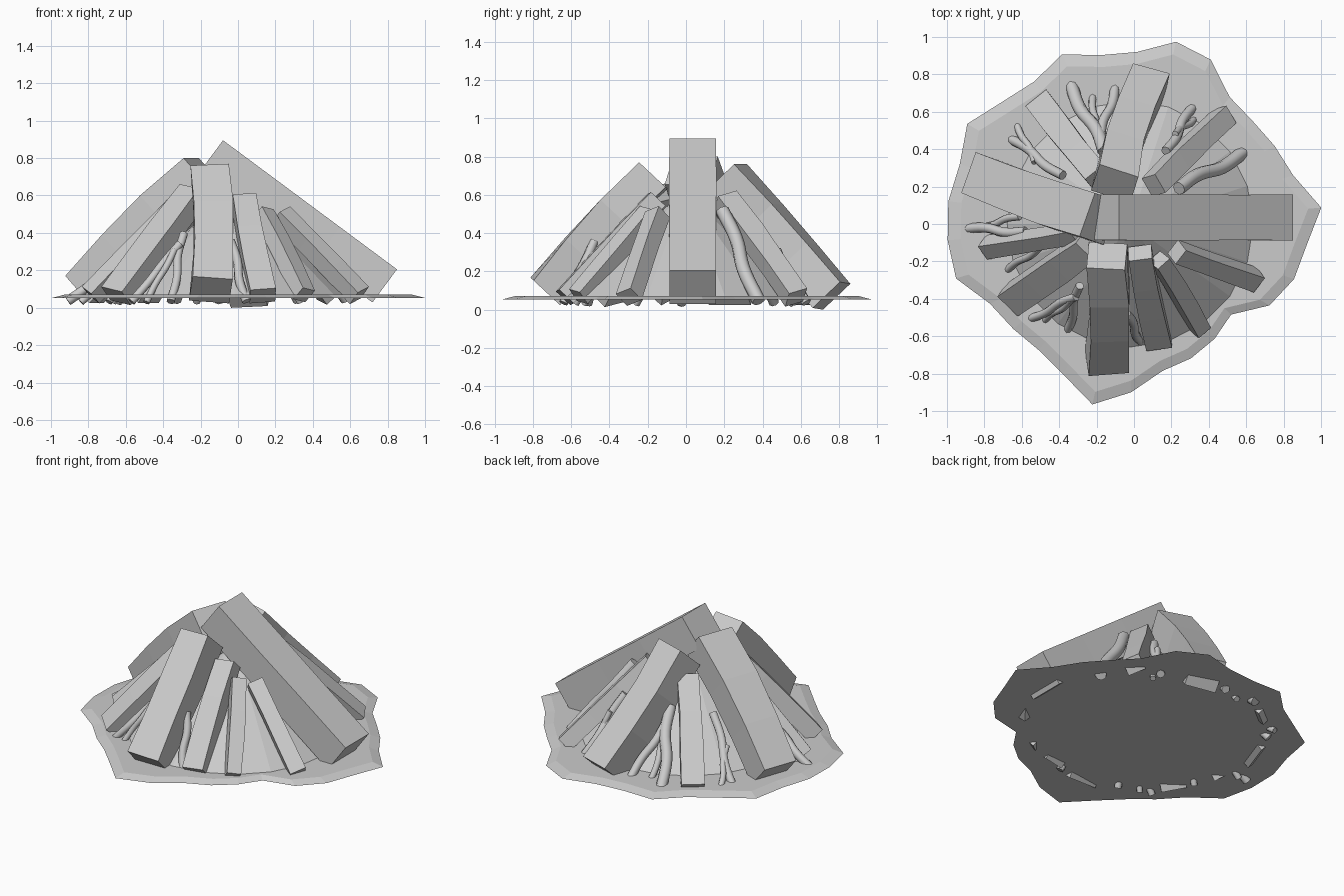
import bpy, bmesh, random
from math import radians, cos, sin, hypot
from mathutils import Vector, Matrix

if "Cube" in bpy.data.objects:
    bpy.data.objects.remove(bpy.data.objects["Cube"])

random.seed(4)


def finish(name, bm):
    bmesh.ops.recalc_face_normals(bm, faces=bm.faces[:])
    me = bpy.data.meshes.new(name)
    bm.to_mesh(me)
    bm.free()
    ob = bpy.data.objects.new(name, me)
    bpy.context.collection.objects.link(ob)
    return ob


def loft(name, rings):
    """Closed solid through a list of equal-sized point rings."""
    bm = bmesh.new()
    vs = [[bm.verts.new(p) for p in r] for r in rings]
    n = len(vs[0])
    for a, b in zip(vs, vs[1:]):
        for i in range(n):
            j = (i + 1) % n
            bm.faces.new((a[i], a[j], b[j], b[i]))
    bm.faces.new(vs[0])
    bm.faces.new(vs[-1])
    return finish(name, bm)


def log(name, base, top, w, d, bulge=0.0, bend=0.0, roll=0.0, twist=0.0):
    """Split log leaning inward; base/top are the middle of its outer edge."""
    base, top = Vector(base), Vector(top)
    axis = (top - base).normalized()
    side = axis.cross(Vector((0, 0, 1))).normalized()
    inward = side.cross(axis)
    if inward.z > 0:
        inward = -inward
    rings = []
    for t, k in ((0, 0), (0.33, 0.8), (0.66, 1), (1, 0)):
        c = base.lerp(top, t) + inward * (d / 2 - bulge * k) + side * bend * k
        half = w / 2 + random.uniform(-.005, .005)
        rot = Matrix.Rotation(radians(roll + twist * (1 - t)), 3, axis)
        rings.append([c + rot @ (side * sx * half + inward * sy * d / 2)
                      for sx, sy in ((-1, -1), (1, -1), (1, 1), (-1, 1))])
    return loft(name, rings)


def twig(name, bx, by, tx, ty, r, wiggle):
    """Smooth round twig from the ash up onto the mound, height set by radius."""
    a = Vector((bx, by, .01 + r))
    b = Vector((tx, ty, .80 - .92 * hypot(tx, ty)))
    side = (b - a).cross(Vector((0, 0, 1))).normalized() * wiggle
    pts = [a, a.lerp(b, .35) + side, a.lerp(b, .68) - side, b]
    cu = bpy.data.curves.new(name, 'CURVE')
    cu.dimensions = '3D'
    cu.bevel_depth = r
    cu.bevel_resolution = 2
    cu.resolution_u = 5
    cu.use_fill_caps = True
    sp = cu.splines.new('BEZIER')
    sp.bezier_points.add(len(pts) - 1)
    for bp, p in zip(sp.bezier_points, pts):
        bp.co = p
        bp.handle_left_type = bp.handle_right_type = 'AUTO'
    ob = bpy.data.objects.new(name, cu)
    bpy.context.collection.objects.link(ob)
    bpy.ops.object.select_all(action='DESELECT')
    ob.select_set(True)
    bpy.context.view_layer.objects.active = ob
    bpy.ops.object.convert(target='MESH')
    bpy.ops.object.shade_smooth_by_angle(angle=radians(50))


# ragged ash bed: radius every 12 degrees, with bevelled rim
radii = [1.005, .89, .86, .84, .85, .97, 1.0, .92, .92, .985, .93, .96, 1.04, .985, 1.0,
         1.0, .995, .88, .855, .845, .89, .99, .9, .8, .78, .75, .71, .845, .905, .93]


def bed_ring(scale, z):
    return [(r * scale * cos(radians(5 + 12 * i)), r * scale * sin(radians(5 + 12 * i)), z)
            for i, r in enumerate(radii)]


loft("ash_bed", [bed_ring(1, .052), bed_ring(.93, .07)])

# ember mound inside the stack
bm = bmesh.new()
bmesh.ops.create_cone(bm, cap_ends=True, segments=20, radius1=.67, radius2=.03, depth=.54,
                      matrix=Matrix.Translation((-.02, 0, .33)))
finish("ember_mound", bm)

# four large logs
log("large_log_right", (.85, .035, .205), (-.08, .035, .895), .25, .22)
log("large_log_left", (-.885, .275, .17), (-.25, .05, .80), .24, .20, .02, .01)
log("large_log_front", (-.145, -.805, .16), (-.145, -.24, .765), .21, .19, .02, .015, -4, 10)
log("large_log_back", (.10, .83, .14), (-.08, .285, .76), .21, .20, 0, .025, 0, 4)

# small split logs: base x y, top x y z, width, roll
small = [(-.525, .675, -.21, .28, .60, .135, 0),
         (-.685, -.43, -.27, -.14, .65, .15, 15),
         (-.82, -.13, -.33, -.05, .60, .09, 35),
         (.14, -.67, .04, -.19, .61, .13, -6),
         (.37, -.59, .15, -.22, .535, .085, 15),
         (.68, -.31, .26, -.16, .53, .10, -25),
         (.51, .60, .13, .23, .61, .12, -20)]
for i, (bx, by, tx, ty, tz, w, roll) in enumerate(small):
    log(f"small_log_{i + 1}", (bx, by, .10), (tx, ty, tz), w, .065 + w * .3,
        .003, random.uniform(-.008, .008), roll)

# kindling twigs: base x y, top x y, radius
twigs = [(.58, .38, .24, .19, .036), (.32, .63, .17, .39, .026),
         (.33, .57, .22, .48, .018), (-.335, .74, -.16, .39, .035),
         (-.10, .74, -.18, .46, .026), (-.22, .70, -.20, .46, .02),
         (-.67, .46, -.38, .26, .026), (-.635, .56, -.53, .33, .019),
         (-.91, -.025, -.58, -.04, .026), (-.84, -.02, -.61, .04, .02),
         (-.69, -.26, -.50, -.12, .02), (-.57, -.51, -.31, -.39, .022),
         (-.49, -.53, -.34, -.41, .018), (-.36, -.58, -.29, -.33, .023),
         (.045, -.64, -.04, -.48, .024)]
for i, t in enumerate(twigs):
    twig(f"twig_{i + 1}", *t, wiggle=t[4] * .4 * (1 if i % 2 else -1))
